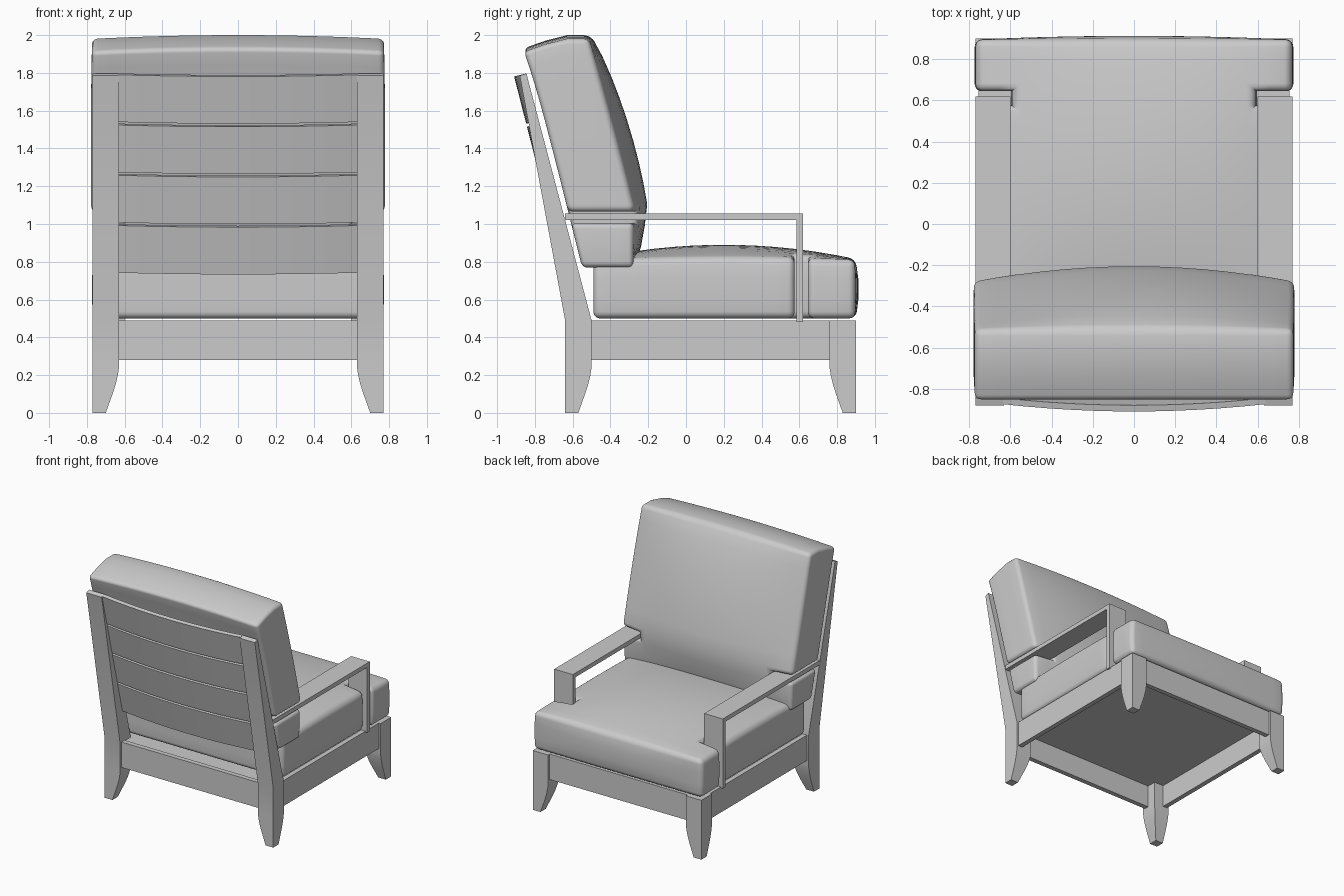
import bpy, bmesh, math
from mathutils import Vector

cube = bpy.data.objects.get("Cube")
if cube:
    bpy.data.objects.remove(cube, do_unlink=True)

grey = bpy.data.materials.new("plain grey")
grey.use_nodes = True
colour = (0.6, 0.6, 0.6, 1)
grey.diffuse_color = colour
grey.node_tree.nodes["Principled BSDF"].inputs["Base Color"].default_value = colour


def finish(name, bm, angle=35):
    bmesh.ops.recalc_face_normals(bm, faces=bm.faces[:])
    mesh = bpy.data.meshes.new(name)
    bm.to_mesh(mesh)
    bm.free()
    mesh.materials.append(grey)
    ob = bpy.data.objects.new(name, mesh)
    bpy.context.collection.objects.link(ob)
    bpy.ops.object.select_all(action="DESELECT")
    ob.select_set(True)
    bpy.context.view_layer.objects.active = ob
    bpy.ops.object.shade_smooth_by_angle(angle=math.radians(angle))
    return ob


def loft(name, rings):
    """Skin a list of rings and cap both ends."""
    bm = bmesh.new()
    loops = [[bm.verts.new(p) for p in ring] for ring in rings]
    n = len(loops[0])
    for a, b in zip(loops, loops[1:]):
        for i in range(n):
            j = (i + 1) % n
            bm.faces.new((a[i], a[j], b[j], b[i]))
    bm.faces.new(loops[0])
    bm.faces.new(loops[-1])
    return finish(name, bm)


def box(name, x0, x1, y0, y1, z0, z1):
    return loft(name, [[(x0, y0, z), (x1, y0, z), (x1, y1, z), (x0, y1, z)]
                       for z in (z0, z1)])


def cushion(name, half_outline, place, depth, bevel, warp):
    """Extrude a mirrored outline, round it, slice it finely and warp it."""
    outline = half_outline + [(-u, v) for u, v in reversed(half_outline)]
    bm = bmesh.new()
    face = bm.faces.new([bm.verts.new(place(u, v, 0)) for u, v in outline])
    ext = bmesh.ops.extrude_face_region(bm, geom=[face], use_keep_orig=True)
    shift = Vector(place(0, 0, depth))
    for v in ext["geom"]:
        if isinstance(v, bmesh.types.BMVert):
            v.co += shift
    bmesh.ops.recalc_face_normals(bm, faces=bm.faces[:])
    convex = [e for e in bm.edges if e.is_convex]
    bmesh.ops.bevel(bm, geom=convex, offset=bevel, segments=5, profile=0.5,
                    affect="EDGES", clamp_overlap=True)
    for axis in range(3):
        lo = min(v.co[axis] for v in bm.verts)
        hi = max(v.co[axis] for v in bm.verts)
        count = max(2, round((hi - lo) / 0.11))
        normal = [float(i == axis) for i in range(3)]
        for k in range(1, count):
            point = [c * (lo + (hi - lo) * k / count) for c in normal]
            bmesh.ops.bisect_plane(bm, geom=bm.verts[:] + bm.edges[:] + bm.faces[:],
                                   dist=1e-4, plane_co=point, plane_no=normal)
    for v in bm.verts:
        v.co = warp(*v.co)
    return finish(name, bm, 50)


def dome(t):
    return max(0.0, 1 - t * t)


# Legs with feet curving inward, arms and side rails
taper = [(0, 0.07), (0.05, 0.052), (0.1, 0.034), (0.15, 0.018), (0.2, 0.006), (0.24, 0)]
for side, s in (("left", 1), ("right", -1)):
    def ring(inner, back, front, zb, zf):
        return [(s * inner, back, zb), (s * 0.77, back, zb),
                (s * 0.77, front, zf), (s * inner, front, zf)]

    loft(side + "_back_leg",
         [ring(0.63 + t, -0.64, -0.50 - t, z, z) for z, t in taper]
         + [ring(0.63, -0.64, -0.50, 0.49, 0.49),
            ring(0.63, -0.88, -0.845, 1.785, 1.797)])
    loft(side + "_front_leg",
         [ring(0.63 + t, 0.76 + t, 0.90, z, z) for z, t in taper]
         + [ring(0.63, 0.76, 0.90, 0.49, 0.49)])
    x0, x1 = sorted((s * 0.60, s * 0.77))
    box(side + "_arm", x0, x1, -0.64, 0.62, 1.02, 1.055)
    box(side + "_arm_post", x0, x1, 0.585, 0.62, 0.48, 1.02)
    x0, x1 = sorted((s * 0.715, s * 0.755))
    box(side + "_rail", x0, x1, -0.52, 0.78, 0.28, 0.49)

# Cross rails and seat panel
box("front_rail", -0.64, 0.64, 0.84, 0.88, 0.28, 0.49)
box("back_rail", -0.64, 0.64, -0.62, -0.58, 0.28, 0.49)
box("seat_panel", -0.73, 0.73, -0.60, 0.86, 0.465, 0.485)

# Bowed back slats
lean = 0.255
for i in range(4):
    top = 1.79 - 0.266 * i
    rings = []
    for k in range(13):
        x = -0.635 + 1.27 * k / 12
        bow = 0.035 * dome(x / 0.635)
        ring = []
        for z, off in ((top, 0), (top - 0.25, 0), (top - 0.25, 0.03), (top, 0.03)):
            y = -0.875 + lean * (1.79 - z) - bow + off
            ring.append((x, y, z - lean * (bow - off)))
        rings.append(ring)
    loft("back_slat_%d" % (i + 1), rings)


# Seat cushion, notched round the arm posts
def seat_warp(x, y, z):
    h = max(0.0, (z - 0.5) / 0.31)
    crown = 0.08 * dome(x / 0.77) ** 0.7 * dome((y - 0.2) / 0.72)
    mid = dome((z - 0.65) / 0.16)
    return (x * (1 + 0.012 * mid),
            y + (0.02 * dome(x / 0.77) * mid if y > 0.8 else 0),
            z + h * crown)


cushion("seat_cushion",
        [(0.745, -0.49), (0.745, 0.575), (0.59, 0.575), (0.59, 0.645),
         (0.765, 0.645), (0.765, 0.895)],
        lambda u, v, d: (u, v, 0.5 * (d == 0) + d), 0.31, 0.06, seat_warp)


# Back cushion, notched round the arms
def back_warp(x, y, z):
    back = -0.55 - 0.25 * (z - 0.77)
    front = -0.28 - 0.26 * max(0.0, z - 1.1)
    t = y / 0.36
    rise = min(1.0, max(0.0, (z - 0.77) / 1.23))
    crown = 0.09 * dome(x / 0.77) * math.sin(math.pi * rise) ** 0.6 if 0 < rise < 1 else 0
    ny = back + t * (front - back) + max(0.0, t) * crown
    nz = z - 0.35 * rise ** 3 * max(0.0, -0.66 - ny)
    nz -= 0.02 * rise ** 4 * (x / 0.77) ** 2
    return x * (1 + 0.012 * dome((z - 1.4) / 0.7)), ny, nz


cushion("back_cushion",
        [(0.765, 0.77), (0.765, 1.005), (0.60, 1.005), (0.60, 1.065),
         (0.77, 1.065), (0.77, 2.0)],
        lambda u, v, d: (u, d, v), 0.36, 0.065, back_warp)
